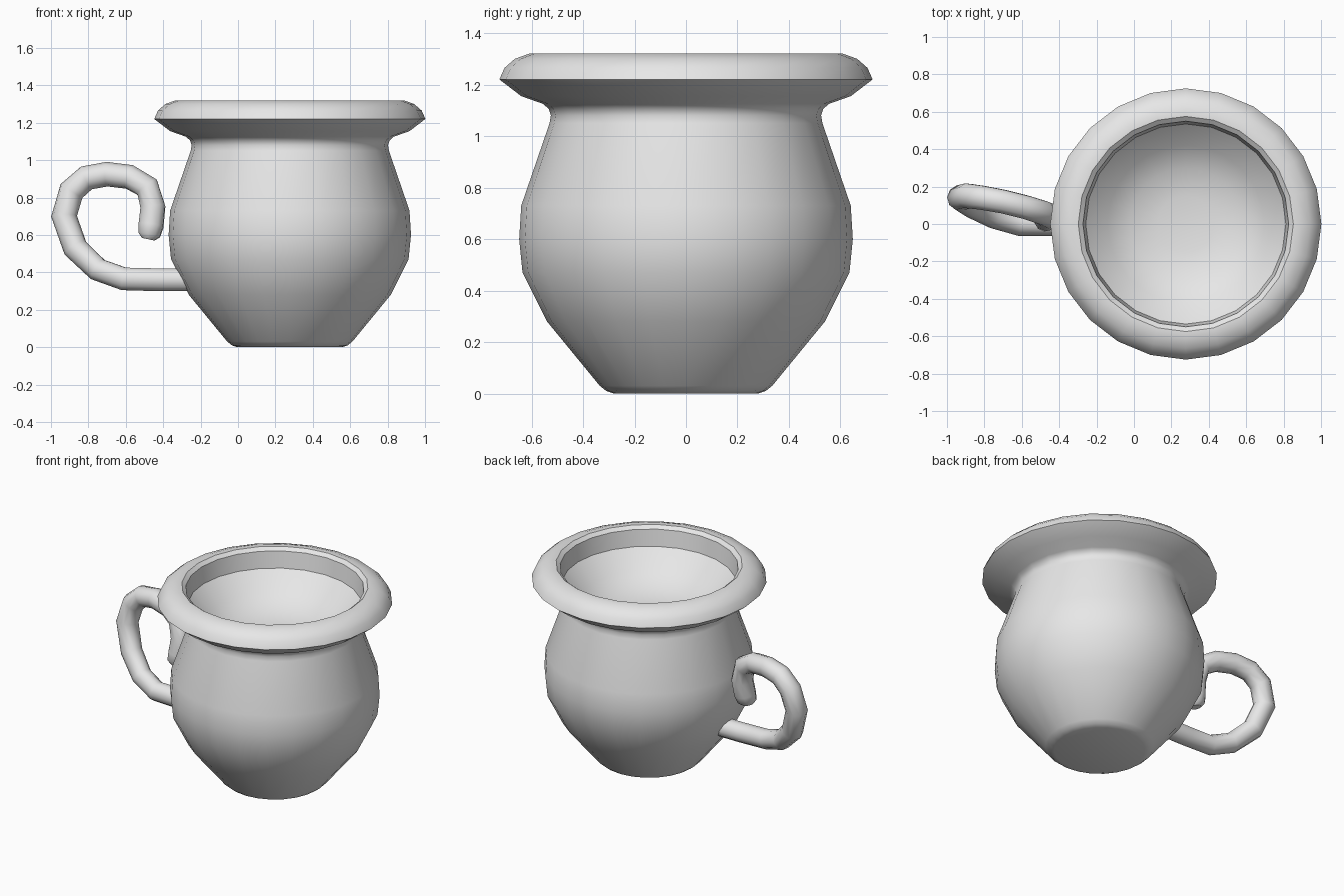
import bpy
import bmesh
import math

cube = bpy.data.objects.get("Cube")
if cube:
    bpy.data.objects.remove(cube, do_unlink=True)

# Single clay colour
clay = bpy.data.materials.new("light_grey_clay")
clay.use_nodes = True
colour = (0.8, 0.8, 0.8, 1)
clay.diffuse_color = colour
clay.node_tree.nodes["Principled BSDF"].inputs["Base Color"].default_value = colour

SIDES = 24
POT_X = 0.277


def smooth(obj, degrees):
    bpy.ops.object.select_all(action="DESELECT")
    obj.select_set(True)
    bpy.context.view_layer.objects.active = obj
    bpy.ops.object.shade_smooth_by_angle(angle=math.radians(degrees))


def lathe(name, profile, x):
    """Spin a (radius, height) profile about the vertical axis."""
    bm = bmesh.new()
    verts = [bm.verts.new((r, 0, z)) for r, z in profile]
    edges = [bm.edges.new(pair) for pair in zip(verts, verts[1:])]
    bmesh.ops.spin(bm, geom=verts + edges, cent=(0, 0, 0), axis=(0, 0, 1),
                   angle=math.tau, steps=SIDES, use_duplicate=False)
    bmesh.ops.remove_doubles(bm, verts=bm.verts, dist=0.0005)
    bmesh.ops.recalc_face_normals(bm, faces=bm.faces)
    mesh = bpy.data.meshes.new(name)
    bm.to_mesh(mesh)
    bm.free()
    mesh.materials.append(clay)
    obj = bpy.data.objects.new(name, mesh)
    obj.location.x = x
    bpy.context.collection.objects.link(obj)
    smooth(obj, 35)
    return obj


def tube(name, path, radius):
    """Round tube along (x, y, z, thickness) points."""
    curve = bpy.data.curves.new(name, "CURVE")
    curve.dimensions = "3D"
    curve.bevel_depth = radius
    curve.bevel_resolution = 3
    curve.use_fill_caps = True
    spline = curve.splines.new("POLY")
    spline.points.add(len(path) - 1)
    for point, (x, y, z, thickness) in zip(spline.points, path):
        point.co = (x, y, z, 1)
        point.radius = thickness
    curve.materials.append(clay)
    obj = bpy.data.objects.new(name, curve)
    bpy.context.collection.objects.link(obj)
    bpy.ops.object.select_all(action="DESELECT")
    obj.select_set(True)
    bpy.context.view_layer.objects.active = obj
    bpy.ops.object.convert(target="MESH")
    smooth(bpy.context.object, 50)


base = [(0, 0), (0.28, 0), (0.31, 0.01), (0.335, 0.03)]
belly = [(0.54, 0.28), (0.635, 0.47), (0.648, 0.6), (0.64, 0.73)]
neck = [(0.53, 1.05), (0.525, 1.08), (0.533, 1.105), (0.555, 1.125)]
rim = [(0.64, 1.155), (0.725, 1.22), (0.705, 1.265), (0.665, 1.3), (0.61, 1.32)]
lip = [(0.575, 1.32), (0.55, 1.3), (0.535, 1.19)]
hollow = [(0.42, 1.08), (0.3, 1.01), (0.15, 0.985), (0, 0.98)]
lathe("pot", base + belly + neck + rim + lip + hollow, POT_X)

# Curled handle, swinging back from the pot and returning to it
tube("handle", [
    (-0.2, 0, 0.36, 1), (-0.42, 0, 0.36, 1), (-0.61, 0, 0.365, 1),
    (-0.75, 0.04, 0.415, 1), (-0.87, 0.1, 0.53, 1.05), (-0.93, 0.14, 0.7, 1.08),
    (-0.89, 0.15, 0.835, 1.08), (-0.81, 0.14, 0.905, 1.05), (-0.7, 0.12, 0.925, 1.03),
    (-0.58, 0.09, 0.91, 1.03), (-0.485, 0.06, 0.855, 1.05), (-0.455, 0.045, 0.75, 1.08),
    (-0.465, 0.03, 0.65, 1.08), (-0.475, 0.02, 0.6, 0.95), (-0.48, 0.02, 0.577, 0.55),
], 0.064)
